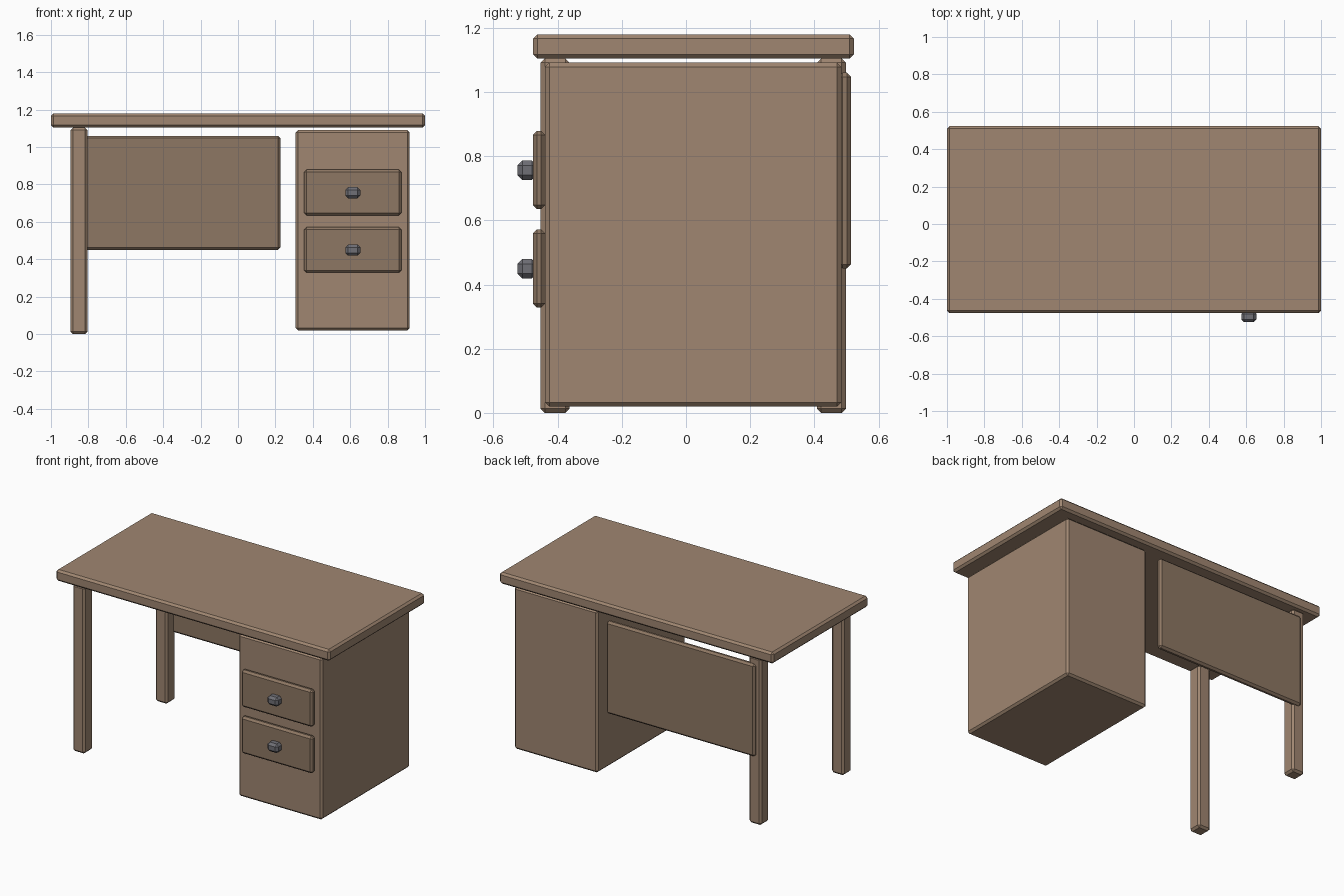
import bpy, bmesh

if "Cube" in bpy.data.objects:
    bpy.data.objects.remove(bpy.data.objects["Cube"])


def material(name, rgb):
    m = bpy.data.materials.new(name)
    m.diffuse_color = (*rgb, 1.0)
    m.use_nodes = True
    m.node_tree.nodes["Principled BSDF"].inputs["Base Color"].default_value = m.diffuse_color
    return m


wood = material("wood", (0.35, 0.24, 0.165))
dark_wood = material("dark_wood", (0.27, 0.185, 0.125))
metal = material("metal", (0.16, 0.16, 0.18))


def box(name, x, y, z, mat, bevel=0.013):
    """Flat-shaded box between (min, max) limits with a one-segment chamfer."""
    bm = bmesh.new()
    bmesh.ops.create_cube(bm, size=1.0)
    for v in bm.verts:
        for i, (lo, hi) in enumerate((x, y, z)):
            v.co[i] = lo if v.co[i] < 0 else hi
    bmesh.ops.bevel(bm, geom=bm.edges[:], offset=bevel, offset_type='OFFSET',
                    segments=1, profile=0.5, affect='EDGES')
    mesh = bpy.data.meshes.new(name)
    bm.to_mesh(mesh)
    bm.free()
    mesh.materials.append(mat)
    obj = bpy.data.objects.new(name, mesh)
    bpy.context.collection.objects.link(obj)
    return obj


# Desk top
box("desk_top", (-1.0, 1.0), (-0.476, 0.523), (1.104, 1.179), wood)

# Two legs on the left side
for name, y in (("front_leg", -0.408), ("back_leg", 0.453)):
    box(name, (-0.895, -0.805), (y - 0.045, y + 0.045), (0.0, 1.104), wood)

# Drawer cabinet on the right side
box("cabinet", (0.308, 0.918), (-0.439, 0.484), (0.02, 1.091), wood)

# Modesty panel across the back
box("back_panel", (-0.86, 0.227), (0.475, 0.514), (0.45, 1.06), dark_wood)

# Drawer fronts with knobs
for name, z in (("lower", 0.45), ("upper", 0.757)):
    box(name + "_drawer", (0.353, 0.874), (-0.477, -0.438),
        (z - 0.122, z + 0.122), dark_wood)
    box(name + "_knob", (0.574, 0.654), (-0.525, -0.465),
        (z - 0.031, z + 0.029), metal, 0.015)
